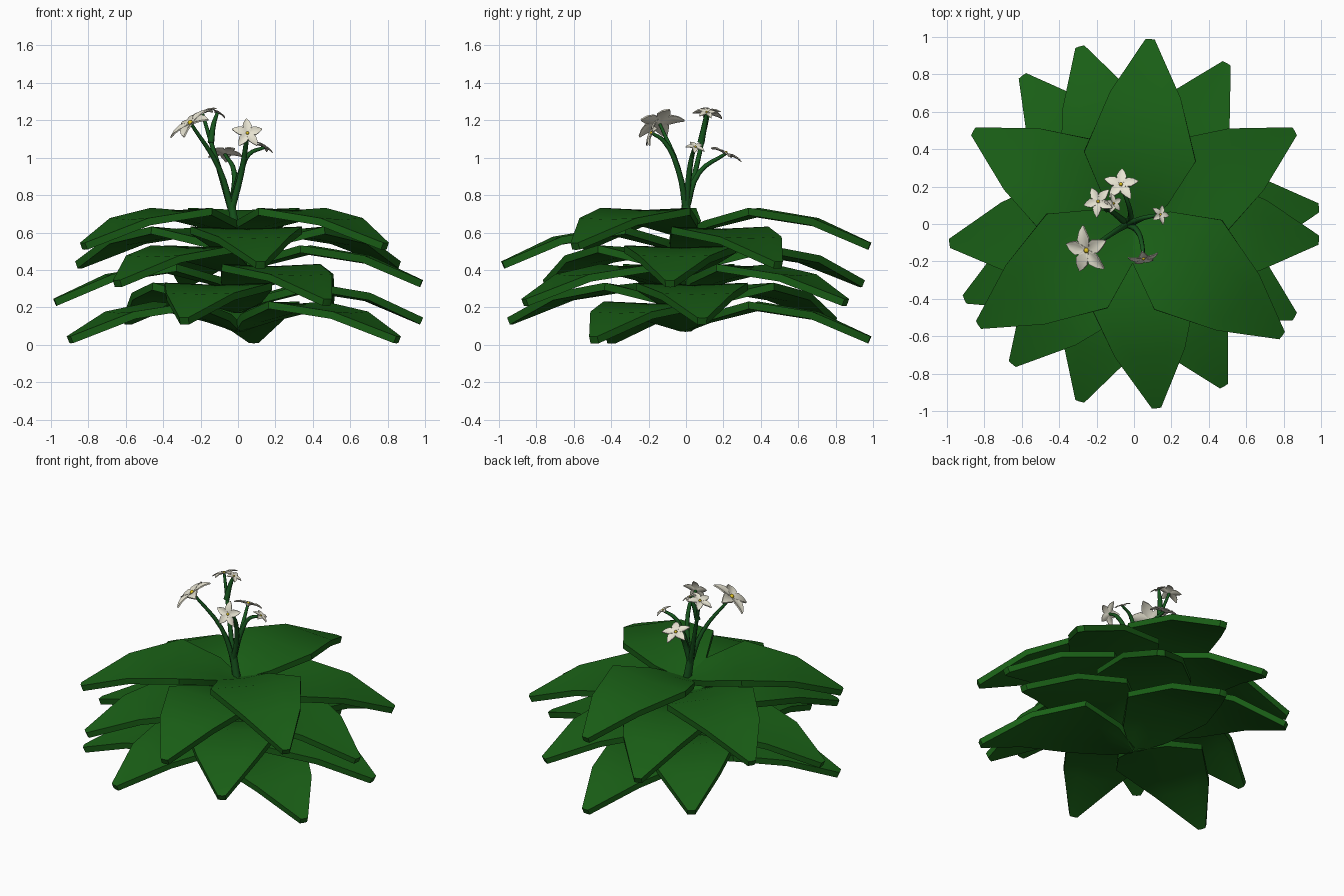
import bpy, bmesh, math
from mathutils import Vector, Matrix

if "Cube" in bpy.data.objects:
    bpy.data.objects.remove(bpy.data.objects["Cube"])


def material(name, rgb):
    m = bpy.data.materials.new(name)
    m.diffuse_color = (*rgb, 1)
    m.use_nodes = True
    m.node_tree.nodes["Principled BSDF"].inputs["Base Color"].default_value = m.diffuse_color
    return m


LEAF = material("leaf_green", (0.01, 0.115, 0.008))
STEM = material("stem_green", (0.008, 0.09, 0.012))
PETAL = material("petal_cream", (0.80, 0.77, 0.64))
YELLOW = material("centre_yellow", (0.75, 0.55, 0.02))


def finish(name, bm, mat, thickness=0, angle=40):
    bmesh.ops.recalc_face_normals(bm, faces=bm.faces)
    me = bpy.data.meshes.new(name)
    bm.to_mesh(me)
    bm.free()
    ob = bpy.data.objects.new(name, me)
    bpy.context.collection.objects.link(ob)
    me.materials.append(mat)
    bpy.ops.object.select_all(action='DESELECT')
    ob.select_set(True)
    bpy.context.view_layer.objects.active = ob
    if thickness:
        s = ob.modifiers.new("thick", 'SOLIDIFY')
        s.thickness = thickness
        s.offset = 0
        bpy.ops.object.modifier_apply(modifier=s.name)
    bpy.ops.object.shade_smooth_by_angle(angle=math.radians(angle))
    return ob


def blade(bm, rows, fold, mat4):
    """Sheet along +x; rows of (x, z, half width); fold lifts or sinks the midrib."""
    us = (-1, -0.5, 0, 0.5, 1)
    grid = []
    for x, z, w in rows:
        grid.append([bm.verts.new(mat4 @ Vector((x - 0.06 * w * abs(u), u * w,
                     z + fold * w * (1 - abs(u))))) for u in us])
    for a, b in zip(grid, grid[1:]):
        for i in range(len(us) - 1):
            bm.faces.new((a[i], b[i], b[i + 1], a[i + 1]))


# Leaves: six tiers of three, from the top down
leaf_rows = [(0.0, 0.09, 0.03), (0.13, 0.145, 0.17), (0.38, 0.212, 0.30),
             (0.70, 0.158, 0.19), (0.985, 0.027, 0.025)]
tiers = [(85, 213, 323), (30, 150, 277), (-5, 107, 229),
         (60, 186, 299), (5, 127, 253), (85, 204, 330)]
for t, angles in enumerate(tiers):
    bm = bmesh.new()
    for a in angles:
        m = Matrix.Translation((0, 0, 0.5 - 0.1 * t)) @ Matrix.Rotation(math.radians(a), 4, 'Z')
        blade(bm, leaf_rows, -0.04, m)
    finish(f"leaf_tier_{t + 1}", bm, LEAF, 0.04)


# Stems: tapered tubes through a few points
def tube(name, pts, r0, r1):
    cu = bpy.data.curves.new(name, 'CURVE')
    cu.dimensions = '3D'
    cu.bevel_depth = 1
    cu.bevel_resolution = 1
    cu.use_fill_caps = True
    cu.resolution_u = 4
    sp = cu.splines.new('BEZIER')
    sp.bezier_points.add(len(pts) - 1)
    for i, (bp, p) in enumerate(zip(sp.bezier_points, pts)):
        bp.co = p
        bp.handle_left_type = bp.handle_right_type = 'AUTO'
        bp.radius = r0 + (r1 - r0) * i / (len(pts) - 1)
    cu.materials.append(STEM)
    bpy.context.collection.objects.link(bpy.data.objects.new(name, cu))


tube("main_stem", [(0, 0, 0.55), (-0.02, 0, 0.66), (-0.04, 0, 0.78)], 0.028, 0.022)

# Flowers: centre, radius, facing direction, branch points, spin
root = (-0.035, 0, 0.72)
flowers = [
    ((-0.25, -0.14, 1.18), 0.135, (-0.55, -0.25, 0.8), [root, (-0.10, -0.04, 0.94)], 20),
    ((-0.07, 0.21, 1.02), 0.095, (0.0, 0.4, 0.9), [root, (-0.02, 0.07, 0.92)], 50),
    ((-0.19, 0.12, 1.235), 0.085, (-0.35, 0.1, 0.9), [root, (-0.11, 0.06, 0.97)], 10),
    ((-0.11, 0.11, 1.24), 0.055, (0.5, 0.1, 0.85), [(-0.145, 0.08, 1.08), (-0.13, 0.10, 1.18)], 0),
    ((0.05, -0.18, 1.13), 0.085, (0.15, -0.9, 0.35), [root, (0.02, -0.04, 0.93), (0.045, -0.12, 1.09)], 18),
    ((0.14, 0.05, 1.055), 0.055, (0.5, 0.2, 0.8), [root, (0.02, 0.02, 0.94), (0.06, 0.035, 1.02)], 30),
]
petal_rows = [(0.0, 0.0, 0.08), (0.22, 0.08, 0.2), (0.5, 0.12, 0.29),
              (0.78, 0.07, 0.18), (1.0, -0.04, 0.03)]
for n, (c, r, d, path, spin) in enumerate(flowers, 1):
    tube(f"flower_stem_{n}", path + [c], 0.019, 0.009)
    face = (Matrix.Translation(c) @ Vector(d).to_track_quat('Z', 'Y').to_matrix().to_4x4()
            @ Matrix.Scale(r, 4))
    bm = bmesh.new()
    for k in range(5):
        blade(bm, petal_rows, -0.25, face @ Matrix.Rotation(math.radians(spin + 72 * k), 4, 'Z'))
    finish(f"flower_petals_{n}", bm, PETAL, 0.06 * r)
    bm = bmesh.new()
    bmesh.ops.create_uvsphere(bm, u_segments=8, v_segments=6, radius=0.11,
                              matrix=face @ Matrix.Translation((0, 0, 0.06)))
    finish(f"flower_centre_{n}", bm, YELLOW, 0, 60)
